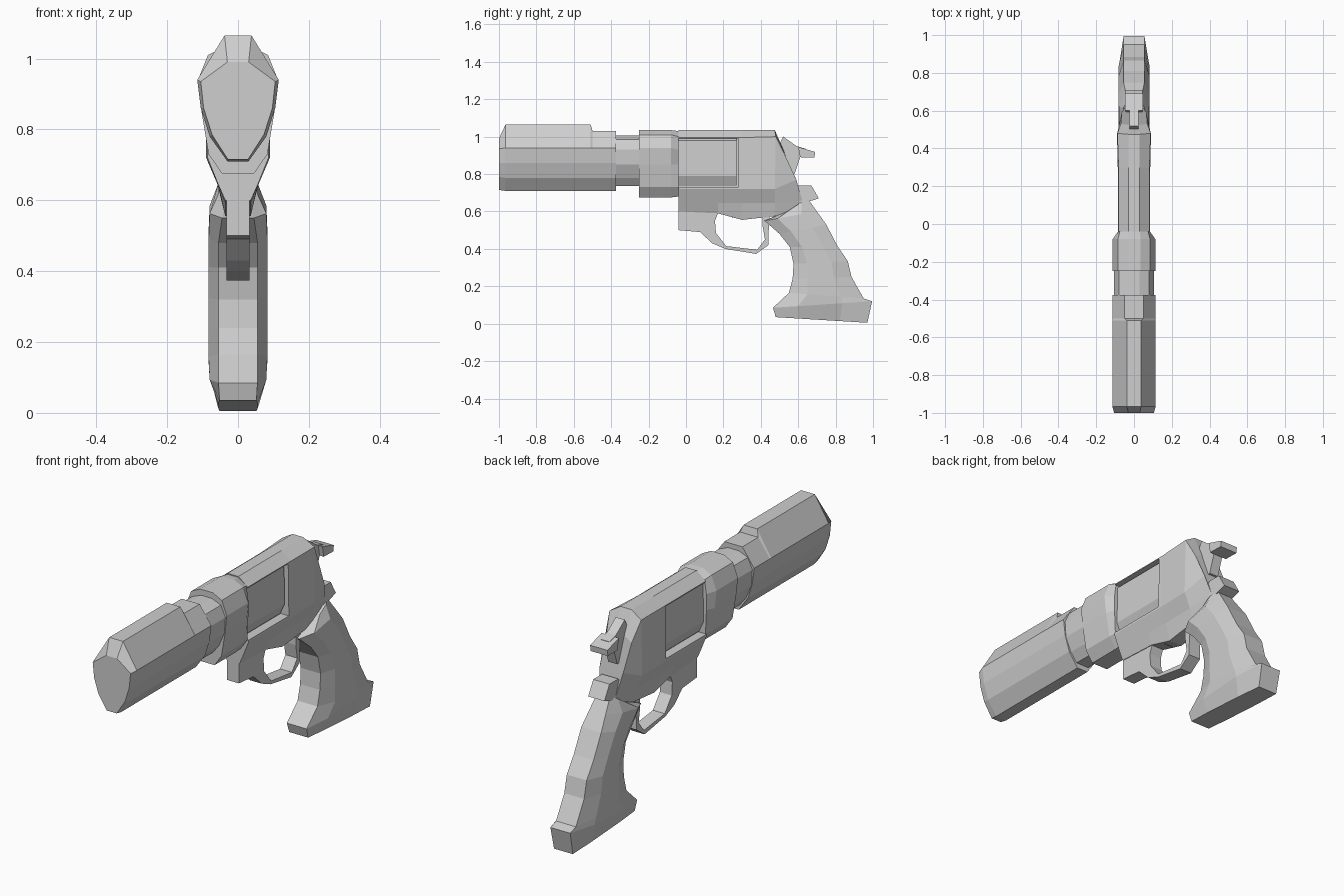
import bpy, bmesh

metal = bpy.data.materials.new("grey")
metal.diffuse_color = (0.62, 0.62, 0.62, 1)


def loft(name, rings):
    """Skin closed rings of (x, y, z) points and cap both ends."""
    bm = bmesh.new()
    loops = [[bm.verts.new(p) for p in ring] for ring in rings]
    n = len(loops[0])
    for a, b in zip(loops, loops[1:]):
        for i in range(n):
            j = (i + 1) % n
            bm.faces.new((a[i], a[j], b[j], b[i]))
    bm.faces.new(loops[0])
    bm.faces.new(loops[-1])
    bmesh.ops.recalc_face_normals(bm, faces=bm.faces)
    mesh = bpy.data.meshes.new(name)
    bm.to_mesh(mesh)
    bm.free()
    mesh.materials.append(metal)
    obj = bpy.data.objects.new(name, mesh)
    bpy.context.collection.objects.link(obj)
    return obj


def mirrored(half):
    return half + [(-x, y, z) for x, y, z in reversed(half)]


def section(y, half):
    return mirrored([(x, y, z) for x, z in half])


def prism(name, outline, x0, x1):
    return loft(name, [[(x, y, z) for y, z in outline] for x in (x0, x1)])


# barrel shroud with raised top rib and chamfered muzzle
sides = [(0.115, 0.94), (0.105, 0.86), (0.08, 0.78), (0.03, 0.71)]
loft("barrel", [
    section(-1.0, [(0.03, 0.99), (0.105, 0.935), (0.097, 0.86), (0.073, 0.785), (0.028, 0.715)]),
    section(-0.965, [(0.038, 1.065)] + sides),
    section(-0.51, [(0.038, 1.065)] + sides),
    section(-0.50, [(0.05, 1.03)] + sides),
    section(-0.375, [(0.05, 1.03)] + sides)])

# neck between barrel and collar
neck = [(0.03, 1.005), (0.08, 0.985), (0.105, 0.93), (0.1, 0.85), (0.07, 0.78), (0.035, 0.735)]
loft("neck", [section(-0.39, neck), section(-0.24, neck)])

# collar ahead of the cylinder
collar = [(0.035, 1.035), (0.085, 1.01), (0.113, 0.94), (0.103, 0.85), (0.083, 0.73), (0.045, 0.675)]
loft("collar", [
    section(-0.25, collar),
    section(-0.08, collar),
    section(-0.04, [(0.03, 1.03), (0.075, 1.0), (0.085, 0.93), (0.085, 0.85), (0.08, 0.73), (0.045, 0.68)])])


# main frame, lofted front to back with a sloping rear
def frame_section(y, belly):
    return section(y, [(0.03, 1.035), (0.082, 0.995), (0.086, 0.72), (0.056, 0.645), (0.036, belly)])


frame = loft("frame", [
    frame_section(-0.04, 0.60),
    frame_section(0.17, 0.59),
    frame_section(0.30, 0.555),
    mirrored([(0.03, 0.475, 1.035), (0.088, 0.48, 1.0), (0.09, 0.475, 0.72),
              (0.058, 0.475, 0.645), (0.04, 0.475, 0.575)]),
    mirrored([(0.03, 0.525, 0.92), (0.07, 0.53, 0.9), (0.065, 0.59, 0.77),
              (0.045, 0.62, 0.66), (0.035, 0.55, 0.59)])])

# window openings on both sides of the frame
for side, label in ((1, "right"), (-1, "left")):
    cutter = prism("window_cutter_" + label,
                   [(-0.05, 0.73), (0.28, 0.73), (0.28, 0.99), (-0.05, 0.99)],
                   side * 0.04, side * 0.2)
    cutter.hide_render = True
    cutter.display_type = 'WIRE'
    cut = frame.modifiers.new("window_" + label, 'BOOLEAN')
    cut.operation = 'DIFFERENCE'
    cut.solver = 'EXACT'
    cut.object = cutter

# cylinder seen through the windows
drum = [(0.035, 1.0), (0.066, 0.98), (0.07, 0.79), (0.045, 0.735)]
loft("cylinder", [section(-0.06, drum), section(0.27, drum)])

# front block and trigger guard loop
prism("trigger_guard", [
    (-0.04, 0.66), (-0.04, 0.5), (0.075, 0.49), (0.14, 0.43), (0.21, 0.4), (0.375, 0.373),
    (0.44, 0.42), (0.44, 0.47), (0.45, 0.6), (0.41, 0.6), (0.41, 0.52), (0.422, 0.45),
    (0.38, 0.395), (0.215, 0.415), (0.16, 0.485), (0.155, 0.55), (0.175, 0.6), (0.175, 0.66)],
    -0.033, 0.033)
prism("trigger_stub", [(0.22, 0.6), (0.25, 0.565), (0.27, 0.6)], -0.02, 0.02)

# hammer and its wide thumb spur
prism("hammer", [(0.47, 0.9), (0.52, 1.0), (0.59, 0.95), (0.64, 0.935), (0.64, 0.89),
                 (0.61, 0.89), (0.58, 0.8), (0.5, 0.8)], -0.025, 0.025)
prism("hammer_spur", [(0.6, 0.945), (0.69, 0.918), (0.687, 0.888), (0.61, 0.89)], -0.048, 0.048)

# tang behind the frame
prism("tang", [(0.55, 0.66), (0.6, 0.74), (0.67, 0.74), (0.71, 0.67), (0.63, 0.645)], -0.045, 0.045)

# grip rows: front y, z, back y, z, edge half width, side half width
grip_rows = [
    (0.54, 0.60, 0.65, 0.67, 0.035, 0.055),
    (0.42, 0.55, 0.70, 0.60, 0.045, 0.08),
    (0.50, 0.48, 0.75, 0.53, 0.055, 0.083),
    (0.555, 0.41, 0.81, 0.415, 0.055, 0.083),
    (0.575, 0.32, 0.865, 0.335, 0.055, 0.083),
    (0.57, 0.24, 0.885, 0.25, 0.055, 0.083),
    (0.55, 0.165, 0.95, 0.135, 0.055, 0.083),
    (0.465, 0.085, 0.995, 0.12, 0.055, 0.08),
    (0.48, 0.035, 0.97, 0.005, 0.052, 0.056)]


def grip_ring(fy, fz, by, bz, edge, side):
    half = []
    for t, x in ((0, edge), (0.25, side), (0.7, side), (1, edge)):
        half.append((x, fy + (by - fy) * t, fz + (bz - fz) * t))
    return mirrored(half)


loft("grip", [grip_ring(*row) for row in grip_rows])
